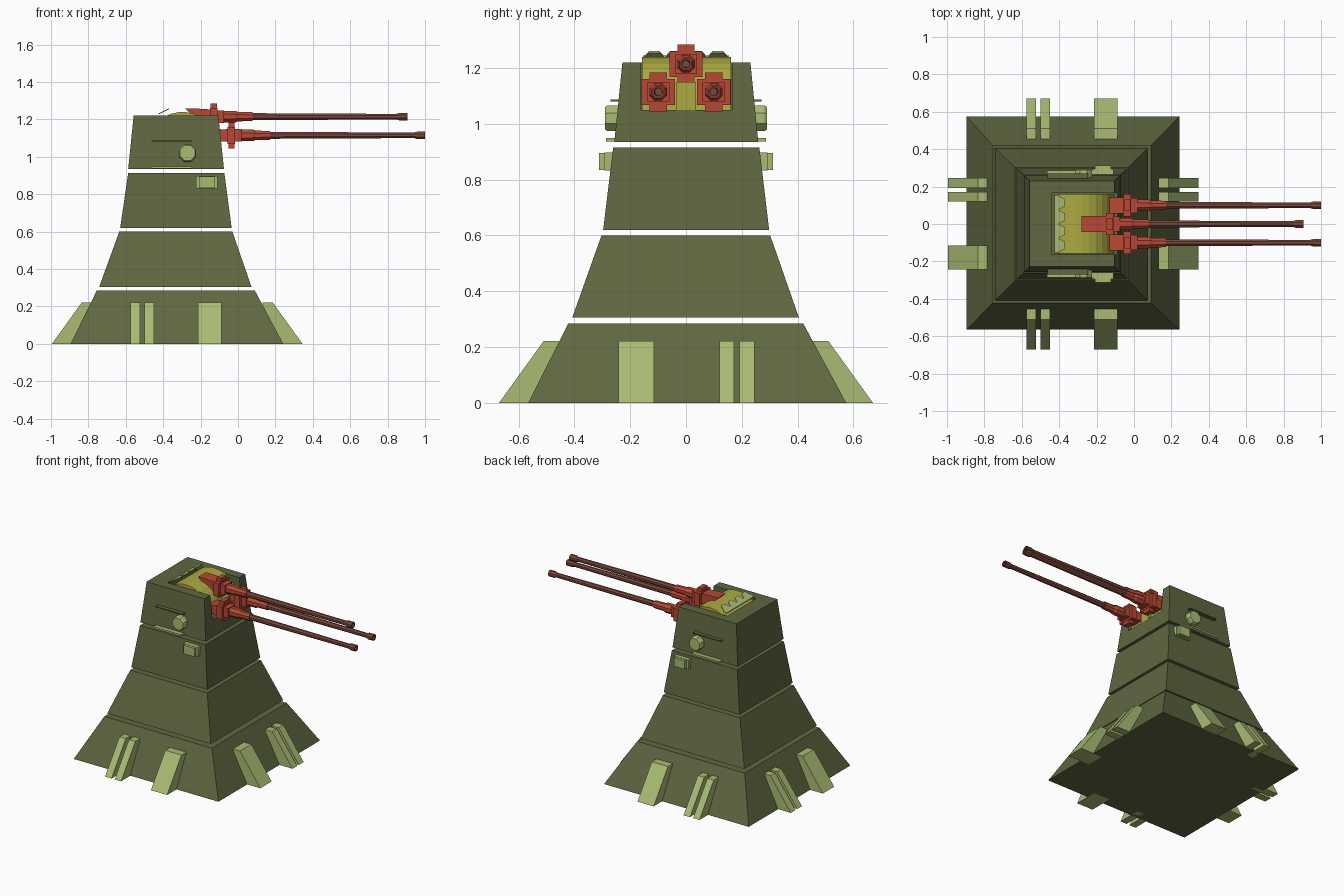
import bpy, bmesh, math

if "Cube" in bpy.data.objects:
    bpy.data.objects.remove(bpy.data.objects["Cube"])

CX = -0.325  # tower axis


def material(name, rgb):
    m = bpy.data.materials.new(name)
    m.diffuse_color = (*rgb, 1)
    m.use_nodes = True
    m.node_tree.nodes["Principled BSDF"].inputs["Base Color"].default_value = m.diffuse_color
    return m


DARK = material("dark_green", (0.115, 0.135, 0.052))
LIGHT = material("light_green", (0.40, 0.50, 0.175))
YELLOW = material("mustard_yellow", (0.42, 0.40, 0.055))
RED = material("red", (0.48, 0.065, 0.035))
BROWN = material("barrel_brown", (0.20, 0.065, 0.045))


def finish(name, bm, mat):
    bmesh.ops.recalc_face_normals(bm, faces=bm.faces)
    me = bpy.data.meshes.new(name)
    bm.to_mesh(me)
    bm.free()
    me.materials.append(mat)
    ob = bpy.data.objects.new(name, me)
    bpy.context.collection.objects.link(ob)
    return ob


def loft(name, rings, mat):
    """Skin a list of equal-length closed rings and cap both ends."""
    bm = bmesh.new()
    vs = [[bm.verts.new(p) for p in r] for r in rings]
    n = len(rings[0])
    for a, b in zip(vs, vs[1:]):
        for i in range(n):
            j = (i + 1) % n
            bm.faces.new((a[i], a[j], b[j], b[i]))
    bm.faces.new(vs[0])
    bm.faces.new(vs[-1])
    return finish(name, bm, mat)


def rect(x0, x1, y0, y1, z):
    return [(x0, y0, z), (x1, y0, z), (x1, y1, z), (x0, y1, z)]


def box(name, x0, x1, y0, y1, z0, z1, mat):
    return loft(name, [rect(x0, x1, y0, y1, z0), rect(x0, x1, y0, y1, z1)], mat)


def prism(name, pts, lo, hi, place, mat):
    return loft(name, [[place(a, b, t) for a, b in pts] for t in (lo, hi)], mat)


def lathe(name, prof, place, mat, n=8):
    """Revolve (distance, radius) pairs; place maps (distance, u, v) to space."""
    ang = [2 * math.pi * (i + 0.5) / n for i in range(n)]
    return loft(name, [[place(d, r * math.cos(a), r * math.sin(a)) for a in ang]
                       for d, r in prof], mat)


# Tower tiers: z0, z1, then x and y limits at bottom and top
tiers = [
    ("tower_base", 0, 0.285, (-0.895, 0.242, -0.565, 0.574), (-0.755, 0.09, -0.422, 0.42)),
    ("tower_lower", 0.305, 0.60, (-0.742, 0.072, -0.408, 0.405), (-0.635, -0.03, -0.303, 0.302)),
    ("tower_middle", 0.62, 0.915, (-0.63, -0.034, -0.297, 0.298), (-0.587, -0.073, -0.261, 0.263)),
    ("tower_top", 0.935, 1.22, (-0.587, -0.075, -0.257, 0.259), (-0.558, -0.105, -0.228, 0.231)),
]
for name, z0, z1, lo, hi in tiers:
    top = loft(name, [rect(*lo, z0), rect(*hi, z1)], DARK)

# Gun opening through the roof and the +x wall of the top tier
cutter = box("opening_cutter", -0.44, 0.2, -0.162, 0.165, 1.05, 1.4, DARK)
cutter.hide_render = True
mod = top.modifiers.new("opening", "BOOLEAN")
mod.operation = "DIFFERENCE"
mod.solver = "EXACT"
mod.object = cutter
bpy.context.view_layer.objects.active = top
bpy.ops.object.modifier_apply(modifier="opening")
bpy.data.objects.remove(cutter)

# Buttresses around the foot: one wide and two narrow per side
foot = [(0.67, 0), (0.51, 0.222), (0.455, 0.222), (0.50, 0)]
for s in (-1, 1):
    for lo, hi in ((-0.575, -0.525), (-0.50, -0.45), (-0.215, -0.088)):
        prism("buttress_y", foot, lo, hi, lambda d, z, t: (t, s * d, z), LIGHT)
    for lo, hi in ((0.12, 0.172), (0.192, 0.245), (-0.242, -0.115)):
        prism("buttress_x", foot, lo, hi, lambda d, z, t: (CX + s * d, t, z), LIGHT)

# Fittings on both flanks
for s in (-1, 1):
    def span(a, b):
        return sorted((s * a, s * b))
    lathe("flank_disc", [(0.23, 0.05), (0.28, 0.05), (0.29, 0.044)],
          lambda d, u, v: (-0.27 + u, s * d, 1.02 + v), LIGHT)
    box("flank_ledge", -0.465, -0.245, *span(0.24, 0.287), 0.937, 0.949, LIGHT)
    box("flank_slat", -0.462, -0.245, *span(0.23, 0.27), 1.081, 1.088, DARK)
    box("flank_box", -0.225, -0.11, *span(0.25, 0.293), 0.832, 0.897, LIGHT)
    box("flank_box_face", -0.208, -0.123, *span(0.28, 0.312), 0.834, 0.895, LIGHT)

# Curved gun shield: arc running across y
arc = [(-0.298 + 0.19 * math.cos(math.radians(a)), 1.05 + 0.19 * math.sin(math.radians(a)))
       for a in range(0, 133, 12)] + [(-0.425, 1.05)]
along_y = lambda x, z, t: (x, t, z)
prism("gun_shield", arc, -0.157, 0.161, along_y, YELLOW)
box("shield_mount", -0.16, -0.09, -0.036, 0.036, 1.05, 1.15, YELLOW)

# Tilted toothed plate at the back of the shield (pale), four teeth
edge = [(-0.425, 0.155), (-0.425, -0.155), (-0.40, -0.155)]
for c in (-0.114, -0.038, 0.038, 0.114):
    edge += [(-0.40, c - 0.034), (-0.368, c - 0.019), (-0.368, c + 0.019), (-0.40, c + 0.034)]
edge.append((-0.40, 0.155))
prism("toothed_plate", edge, 0, 0.006,
      lambda x, y, t: (x, y, 1.226 + 0.5 * (x + 0.425) + t), LIGHT)


# Guns: x of the square collar, y and z of the bore
def gun(name, x, y, z, tail):
    at = lambda d, u, v: (x + d, y + u, z + v)
    box(name + "_collar", x - 0.02, x + 0.02, y - 0.06, y + 0.06, z - 0.047, z + 0.045, RED)
    box(name + "_collar_rib", x - 0.017, x + 0.017, y - 0.031, y + 0.031, z - 0.07, z + 0.07, RED)
    box(name + "_block", x + 0.02, x + 0.055, y - 0.04, y + 0.04, z - 0.034, z + 0.034, RED)
    prism(name + "_breech", tail, y - 0.043, y + 0.043,
          lambda a, b, t: (x + a, t, z + b), RED)
    lathe(name + "_sleeve", [(0.05, 0.034), (0.115, 0.034), (0.13, 0.027), (0.207, 0.026)], at, RED)
    lathe(name + "_barrel", [(0.18, 0.02), (0.45, 0.019), (0.93, 0.016), (0.975, 0.016),
                             (0.995, 0.022), (1.035, 0.022), (1.035, 0.015), (0.94, 0.013)],
          at, BROWN)


short = [(-0.10, -0.03), (-0.01, -0.035), (-0.01, 0.035), (-0.10, 0.025)]
long = [(-0.152, 0.043), (-0.09, -0.018), (-0.01, -0.03), (-0.01, 0.038), (-0.09, 0.043)]
gun("upper_gun", -0.13, 0.0, 1.215, long)
for side, y in (("right", -0.10), ("left", 0.10)):
    gun("lower_gun_" + side, -0.035, y, 1.115, short)
